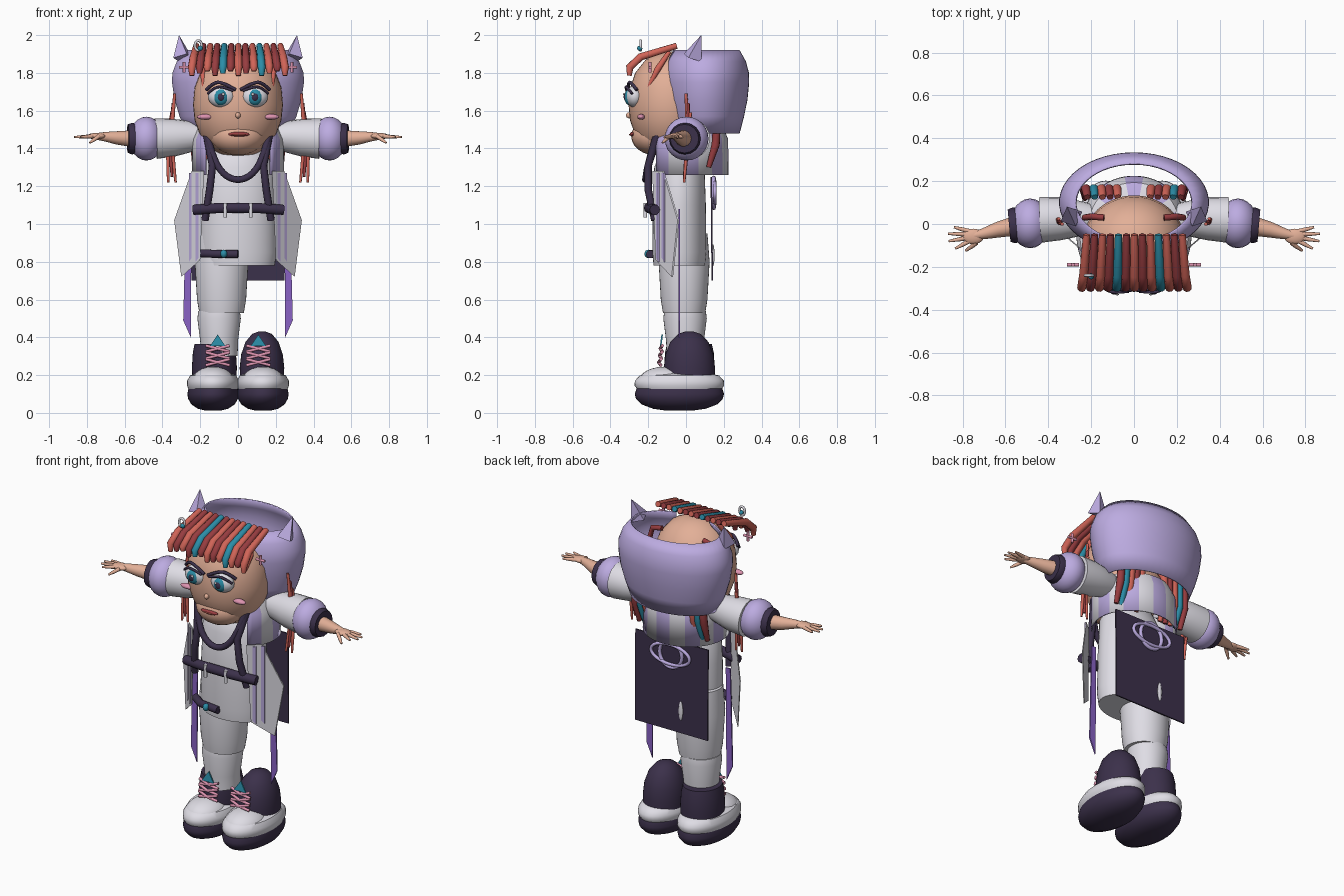
import bpy, bmesh
from math import sin, cos, pi, radians

if "Cube" in bpy.data.objects:
    bpy.data.objects.remove(bpy.data.objects["Cube"])

def material(name, code):
    lin = [(int(code[i:i + 2], 16) / 255) ** 2.2 for i in (0, 2, 4)] + [1]
    m = bpy.data.materials.new(name)
    m.use_nodes = True
    m.diffuse_color = lin
    m.node_tree.nodes["Principled BSDF"].inputs["Base Color"].default_value = lin
    return m

LAV, WHITE = material("lavender", "bbaae0"), material("off_white", "dedce4")
DARK, SKIN = material("dark_plum", "3e344c"), material("skin", "e2ae96")
CORAL, RED = material("coral", "cf6458"), material("dark_red", "963f42")
TEAL, PURPLE = material("teal", "2f8ca6"), material("purple", "8862c4")
PINK = material("pink", "dc92ae")

def finish(name, me, mats, angle):
    for m in mats:
        me.materials.append(m)
    me.shade_smooth()
    me.set_sharp_from_angle(angle=radians(angle))
    ob = bpy.data.objects.new(name, me)
    bpy.context.collection.objects.link(ob)
    return ob

def from_bm(name, bm, mats, angle=40):
    bmesh.ops.recalc_face_normals(bm, faces=bm.faces)
    me = bpy.data.meshes.new(name)
    bm.to_mesh(me)
    bm.free()
    return finish(name, me, mats, angle)

def ball(name, loc, scale, mat, seg=24):
    bm = bmesh.new()
    bmesh.ops.create_uvsphere(bm, u_segments=seg, v_segments=seg // 2, radius=1)
    bmesh.ops.scale(bm, vec=scale, verts=bm.verts)
    bmesh.ops.translate(bm, vec=loc, verts=bm.verts)
    return from_bm(name, bm, [mat])

def lathe(name, profile, centre, sy, mats, seg=40, gap=0, stripe=100):
    """Turn (radius, z) points about an upright axis, leaving a gap at the front."""
    bm = bmesh.new()
    rows = []
    for r, z in profile:
        turns = [radians(gap + (360 - 2 * gap) * i / seg) for i in range(seg + (gap > 0))]
        rows.append([bm.verts.new((centre[0] + r * sin(t), centre[1] - r * sy * cos(t), z)) for t in turns])
    for a, b in zip(rows, rows[1:]):
        for i in range(seg):
            j = (i + 1) % len(a)
            bm.faces.new((a[i], a[j], b[j], b[i])).material_index = (i // stripe) % 2
    if not gap:
        bm.faces.new(rows[0])
        bm.faces.new(rows[-1])
    ob = from_bm(name, bm, mats)
    if gap:
        mod = ob.modifiers.new("thickness", "SOLIDIFY")
        mod.thickness, mod.offset = .008, -1
    return ob

def tube(name, pts, radius, mat, radii=None, curved=False, closed=False, sides=3):
    cu = bpy.data.curves.new(name, "CURVE")
    cu.dimensions, cu.bevel_depth, cu.bevel_resolution, cu.use_fill_caps = "3D", radius, sides, True
    sp = cu.splines.new("NURBS" if curved else "POLY")
    sp.points.add(len(pts) - 1)
    for k, p in enumerate(pts):
        sp.points[k].co = (*p, 1)
        sp.points[k].radius = radii[k] if radii else 1
    sp.use_cyclic_u = closed
    if curved:
        sp.use_endpoint_u, sp.order_u, sp.resolution_u = True, 3, 5
    tmp = bpy.data.objects.new(name + "_path", cu)
    bpy.context.collection.objects.link(tmp)
    me = bpy.data.meshes.new_from_object(tmp.evaluated_get(bpy.context.evaluated_depsgraph_get()))
    bpy.data.objects.remove(tmp)
    me.materials.clear()
    return finish(name, me, [mat], 60)

def plate(name, pts, mat, thick=0.008):
    bm = bmesh.new()
    f = bm.faces.new([bm.verts.new(p) for p in pts])
    out = bmesh.ops.extrude_face_region(bm, geom=[f])
    moved = [v for v in out["geom"] if isinstance(v, bmesh.types.BMVert)]
    bmesh.ops.translate(bm, vec=(0, thick, 0), verts=moved)
    return from_bm(name, bm, [mat], 20)

def ring(name, centre, rx, rz, r, mat):
    turns = [k * pi / 12 for k in range(24)]
    pts = [(centre[0] + rx * cos(t), centre[1], centre[2] + rz * sin(t)) for t in turns]
    return tube(name, pts, r, mat, closed=True, sides=2)

existing = set(bpy.data.objects)

# Paired face parts, built on the left
ball("eye", (.087, -.272, 1.675), (.072, .048, .058), WHITE)
ball("iris", (.09, -.3, 1.672), (.04, .026, .043), TEAL)
ball("pupil", (.09, -.313, 1.672), (.022, .017, .025), DARK)
ball("eye_glint", (.078, -.329, 1.687), (.008, .004, .008), WHITE, 12)
tube("lash", [(.16, -.285, 1.69), (.13, -.31, 1.72), (.085, -.322, 1.73), (.025, -.314, 1.705)],
     .007, DARK, curved=True)
tube("brow", [(.168, -.26, 1.71), (.13, -.29, 1.75), (.08, -.305, 1.75), (.012, -.308, 1.71)],
     .009, DARK, curved=True)
ball("cheek", (.175, -.238, 1.567), (.043, .02, .015), PINK)

# Hood ears, plus-shaped clips and locks
tube("hood_ear", [(.292, .035, 1.88), (.312, .08, 1.998)], .055, LAV, radii=(1, .02), sides=0)
tube("clip_bar", [(.257, -.19, 1.83), (.313, -.19, 1.83)], .008, PINK)
tube("clip_post", [(.285, -.19, 1.802), (.285, -.19, 1.858)], .008, PINK)
tube("temple_lock", [(.15, -.09, 1.91), (.19, -.15, 1.82), (.18, -.2, 1.72)], .017, CORAL, radii=(.7, 1, .5))
tube("crown_lock", [(.14, .03, 1.85), (.2, .035, 1.84), (.23, .03, 1.75)], .015, RED)
for k in range(3):
    tube("side_lock", [(.335 + .008 * k, .012 * k, 1.69 - .05 * k), (.355 + .008 * k, .01, 1.45),
                       (.33 + .02 * k, -.01, 1.22 + .03 * (k % 2))],
         .013, (CORAL, RED, CORAL)[k], radii=(.6, 1, .5))
for k, mat in enumerate((CORAL, RED, CORAL, TEAL, RED)):
    x = .075 + .036 * k
    tube("back_lock", [(x, .125, 1.61), (x + .005, .165, 1.56), (x + .012, .157, 1.42), (x + .01, .12, 1.3)],
         .022, mat, radii=(.7, 1, 1, .6))

# Sleeve, puff, cuff, arm and hand
tube("sleeve", [(.16, .02, 1.46), (.24, .025, 1.463), (.34, .025, 1.457), (.435, .02, 1.452)],
     .1, WHITE, radii=(.6, .8, 1, 1.07), sides=8)
ball("sleeve_puff", (.485, .003, 1.452), (.092, .116, .116), LAV)
tube("cuff", [(.542, -.005, 1.452), (.56, -.006, 1.452), (.583, -.008, 1.452)], .084, DARK,
     radii=(.95, 1, .9), sides=6)
tube("arm", [(.56, -.01, 1.452), (.64, -.028, 1.456), (.7, -.045, 1.462), (.75, -.055, 1.464)],
     .045, SKIN, radii=(1, .8, .58, .4), sides=5)
ball("palm", (.75, -.058, 1.465), (.05, .036, .017), SKIN)
for k, (x, y) in enumerate(((.84, -.015), (.868, -.045), (.865, -.08), (.835, -.115), (.785, -.125))):
    root = (.76 if k < 4 else .735, -.036 - .013 * k, 1.465)
    tip = (x, y, 1.46 if k < 4 else 1.43)
    mid = [(a + b) / 2 for a, b in zip(root, tip)]
    tube("finger", [root, mid, tip], .011, SKIN, radii=(1, .9, .5))
ball("sleeve_stud", (.15, -.1, 1.52), (.016, .016, .012), PURPLE, 12)

# Slanted front panels with trims, hanging ribbons, harness straps
def on_panel(name, outline, mat, lift=0):
    plate(name, [(x, -.17 + (x - .19) * .85 - lift, z) for x, z in outline], mat)

on_panel("front_panel", [(.18, 1.28), (.245, 1.28), (.338, 1.02), (.3, .72), (.2, .81)], WHITE)
for x in (.21, .246):
    on_panel("panel_trim", [(x, 1.27), (x + .014, 1.27), (x + .014, .8), (x, .82)], LAV, .006)
plate("ribbon", [(.245, -.04, 1.08), (.275, -.04, 1.08), (.29, -.04, .49), (.25, -.04, .4)], PURPLE)
tube("harness_strap", [(.165, -.15, 1.47), (.135, -.2, 1.31), (.15, -.2, 1.18), (.175, -.165, 1.02)], .02, DARK)
tube("belt_buckle", [(.068, -.215, 1.11), (.068, -.215, 1.035)], .01, WHITE)

# Shoe: sole, midsole, toe, tongue and laces
lathe("sole", [(.04, .012), (.08, .022), (.115, .045), (.132, .075), (.136, .1), (.13, .13)],
      (.132, -.035), 1.74, [DARK])
lathe("midsole", [(.13, .125), (.138, .145), (.137, .17), (.122, .198), (.09, .21)],
      (.132, -.035), 1.72, [WHITE])
ball("toe_cap", (.132, -.11, .17), (.112, .14, .075), WHITE)
plate("tongue", [(.068, -.138, .355), (.148, -.138, .355), (.108, -.13, .415)], TEAL)
for k in range(3):
    y, z = -.145 + .004 * k, .252 + .036 * k
    for a, b in ((0, .032), (.032, 0)):
        tube("lace", [(.045, y + .012, z + a), (.108, y, z + .016), (.17, y + .012, z + b)], .0085, PINK, sides=2)

# Mirror every paired part
for ob in set(bpy.data.objects) - existing:
    ob.modifiers.new("mirror", "MIRROR").use_mirror_merge = False

# Torso, cape, hood, the single leg and both ankles
lathe("torso", [(.195, .78), (.205, .85), (.2, 1.1), (.19, 1.3), (.13, 1.41), (.05, 1.45)], (0, -.035), .7, [WHITE])
lathe("upper_leg", [(.118, .53), (.13, .6), (.142, .8), (.13, .95)], (-.087, -.01), .95, [WHITE])
lathe("lower_leg", [(.098, .3), (.1, .38), (.115, .5), (.11, .54)], (-.1, -.005), 1, [WHITE])
lathe("right_ankle", [(.116, .17), (.119, .24), (.114, .32), (.105, .365)], (-.125, .018), 1.13, [DARK])
lathe("left_ankle", [(.116, .17), (.118, .24), (.11, .31), (.088, .375), (.052, .418), (.015, .432)],
      (.127, .018), 1.15, [DARK])
lathe("striped_cape", [(.245, 1.26), (.243, 1.45), (.21, 1.52), (.12, 1.55), (.02, 1.555)],
      (0, 0), .92, [LAV, WHITE], seg=39, gap=45, stripe=3)
lathe("hood", [(.275, 1.48), (.31, 1.57), (.337, 1.66), (.35, 1.75), (.348, 1.8), (.325, 1.86), (.275, 1.92)],
      (0, .1), .67, [LAV], gap=24)

# Head, jaw, nose and mouth
lathe("head", [(.03, 1.355), (.095, 1.37), (.155, 1.41), (.2, 1.47), (.23, 1.55), (.238, 1.63),
               (.23, 1.72), (.2, 1.8), (.14, 1.87), (.07, 1.905), (.01, 1.912)], (0, -.085), .92, [SKIN])
ball("jaw", (0, -.165, 1.465), (.145, .125, .1), SKIN)
ball("nose", (0, -.3, 1.575), (.014, .018, .016), SKIN)
ball("mouth", (.005, -.282, 1.475), (.056, .016, .013), RED)
ball("lower_lip", (.005, -.288, 1.473), (.042, .014, .006), CORAL)

# Fringe and charm
for i in range(13):
    x = -.235 + .0395 * i
    mat = TEAL if i in (4, 9) else (CORAL, RED)[i % 2]
    tube("fringe_lock", [(x * .94, -.05, 1.943), (x, -.24, 1.885), (x * 1.04, -.298, 1.83),
                         (x * 1.04, -.3, 1.785 + .012 * (i % 3))], .021, mat, radii=(.8, 1, 1, .6))
ring("hair_charm", (-.21, -.24, 1.945), .018, .026, .007, WHITE)
ball("charm_bead", (-.2, -.245, 1.93), (.014, .014, .014), TEAL, 12)

# Neck loop, belt and small pocket strap
tube("neck_loop", [(-.16, -.16, 1.46), (-.13, -.2, 1.33), (-.05, -.215, 1.235), (.05, -.215, 1.235),
                   (.13, -.2, 1.33), (.16, -.16, 1.46)], .018, DARK, curved=True)
tube("belt", [(-.235, -.165, 1.075), (-.1, -.195, 1.085), (.1, -.195, 1.085), (.24, -.165, 1.075)], .028, DARK)
tube("pocket_strap", [(-.195, -.13, .845), (-.13, -.175, .842), (0, -.19, .84)], .022, DARK)
ball("pocket_bead", (-.075, -.2, .842), (.018, .02, .022), TEAL)

# Back panel with ring emblem and tag
plate("back_panel", [(-.245, .13, 1.25), (.245, .13, 1.25), (.245, .135, .7), (-.245, .135, .7)], DARK)
ring("emblem_circle", (0, .147, 1.165), .075, .08, .011, LAV)
ring("emblem_orbit", (0, .152, 1.165), .13, .06, .01, LAV)
ball("back_tag", (-.065, .143, .835), (.014, .008, .058), WHITE)
